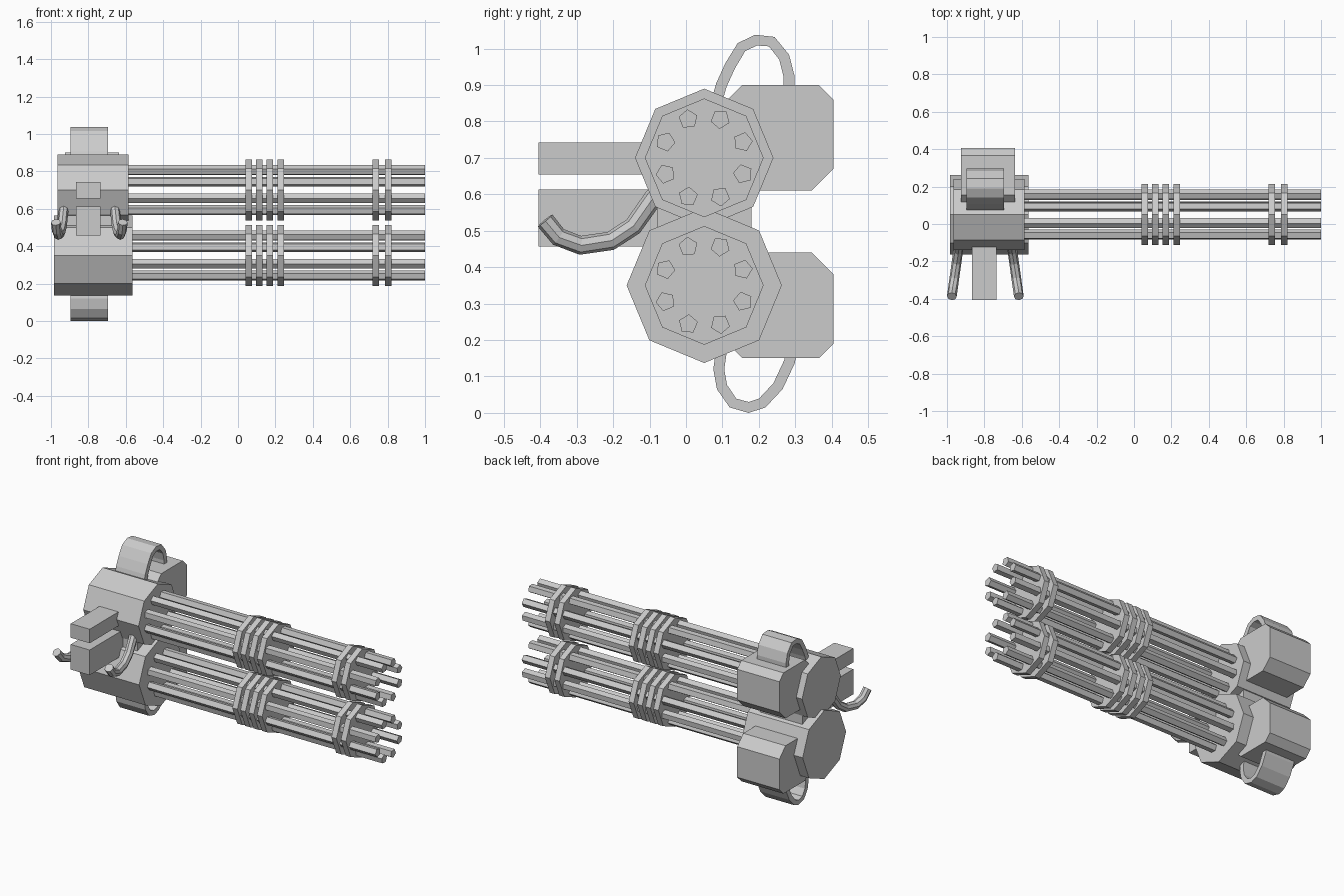
import bpy, bmesh
from math import cos, sin, pi, radians
from mathutils import Vector

if "Cube" in bpy.data.objects:
    bpy.data.objects.remove(bpy.data.objects["Cube"])


def make(name, verts, faces):
    mesh = bpy.data.meshes.new(name)
    mesh.from_pydata(verts, [], faces)
    bm = bmesh.new()
    bm.from_mesh(mesh)
    bmesh.ops.recalc_face_normals(bm, faces=bm.faces)
    bm.to_mesh(mesh)
    bm.free()
    ob = bpy.data.objects.new(name, mesh)
    bpy.context.collection.objects.link(ob)
    return ob


def extrude_x(name, outline, x0, x1):
    """Closed (y, z) outline extruded along x."""
    n = len(outline)
    verts = [(x, y, z) for x in (x0, x1) for y, z in outline]
    faces = [tuple(range(n)), tuple(range(n, 2 * n))]
    faces += [(i, (i + 1) % n, n + (i + 1) % n, n + i) for i in range(n)]
    return make(name, verts, faces)


def ngon(y, z, r, n, start):
    return [(y + r * cos(start + 2 * pi * i / n), z + r * sin(start + 2 * pi * i / n))
            for i in range(n)]


def rect(y0, y1, z0, z1):
    return [(y0, z0), (y1, z0), (y1, z1), (y0, z1)]


def band(path, t):
    """Outline of a strip with thickness t to the right of an open path."""
    pts = [Vector(p) for p in path]
    inner = []
    for i, p in enumerate(pts):
        d = (pts[min(i + 1, len(pts) - 1)] - pts[max(i - 1, 0)]).normalized()
        inner.append(p + t * Vector((d.y, -d.x)))
    return [tuple(p) for p in pts + inner[::-1]]


def tube(name, path, r, n):
    """Faceted tube along a 3D path lying close to the yz plane."""
    pts = [Vector(p) for p in path]
    m = len(pts)
    verts = []
    for i, p in enumerate(pts):
        d = (pts[min(i + 1, m - 1)] - pts[max(i - 1, 0)]).normalized()
        v = d.cross(Vector((1, 0, 0))).normalized()
        u = v.cross(d)
        verts += [p + r * (cos(2 * pi * k / n) * u + sin(2 * pi * k / n) * v) for k in range(n)]
    faces = [tuple(range(n)), tuple(range((m - 1) * n, m * n))]
    for i in range(m - 1):
        for k in range(n):
            a, b = i * n + k, i * n + (k + 1) % n
            faces.append((a, b, b + n, a + n))
    return make(name, verts, faces)


CY = 0.05
RINGS = [(0.04, 0.075), (0.095, 0.13), (0.152, 0.187), (0.21, 0.245),
         (0.72, 0.755), (0.785, 0.82)]

# Two rotary barrel clusters with their octagonal drums
for side, cz, r, x0, x1 in (("upper", 0.70, 0.19, -0.965, -0.585),
                            ("lower", 0.35, 0.213, -0.985, -0.565)):
    extrude_x(side + "_drum", ngon(CY, cz, r, 8, pi / 2), x0, x1)
    for i, (a, b) in enumerate(RINGS):
        extrude_x(f"{side}_clamp_{i}", ngon(CY, cz, 0.163, 8, pi / 2), a, b)
    for i in range(8):
        ang = radians(22.5 + 45 * i)
        outline = ngon(CY + 0.115 * cos(ang), cz + 0.115 * sin(ang), 0.027, 5,
                       ang - radians(18))
        extrude_x(f"{side}_barrel_{i}", outline, x1 - 0.03, 1.0)

# Chamfered rear boxes, the lower one mirrored about z = 0.525
box = [(0.115, 0.61), (0.345, 0.61), (0.405, 0.67), (0.405, 0.86),
       (0.365, 0.90), (0.155, 0.90), (0.115, 0.86)]
extrude_x("upper_rear_box", box, -0.925, -0.635)
extrude_x("lower_rear_box", [(y, 1.05 - z) for y, z in box], -0.925, -0.635)

# Curved feed bands above and below
upper = [(0.07, 0.86), (0.083, 0.905), (0.108, 0.96), (0.142, 1.015), (0.19, 1.038),
         (0.243, 1.032), (0.283, 0.983), (0.298, 0.925), (0.298, 0.85)]
lower = [(0.31, 0.19), (0.298, 0.135), (0.265, 0.065), (0.218, 0.015), (0.172, 0.0),
         (0.12, 0.015), (0.085, 0.065), (0.075, 0.12), (0.085, 0.19)]
extrude_x("upper_feed_band", band(upper, 0.03), -0.895, -0.695)
extrude_x("lower_feed_band", band(lower, 0.03), -0.895, -0.695)

# Block joining the drums and the two front blocks
extrude_x("connector", rect(-0.08, 0.18, 0.42, 0.63), -0.925, -0.635)
extrude_x("upper_front_block", rect(-0.405, 0.0, 0.655, 0.742), -0.865, -0.735)
extrude_x("lower_front_block", rect(-0.405, 0.0, 0.457, 0.613), -0.865, -0.735)

# Pair of curved handles splaying outward
curve = [(-0.05, 0.64), (-0.09, 0.59), (-0.145, 0.512), (-0.207, 0.472),
         (-0.29, 0.46), (-0.35, 0.483), (-0.387, 0.528)]
for name, s in (("left_handle", -1), ("right_handle", 1)):
    tube(name, [(-0.795 + s * (0.125 - 0.14 * y), y, z) for y, z in curve], 0.026, 8)
